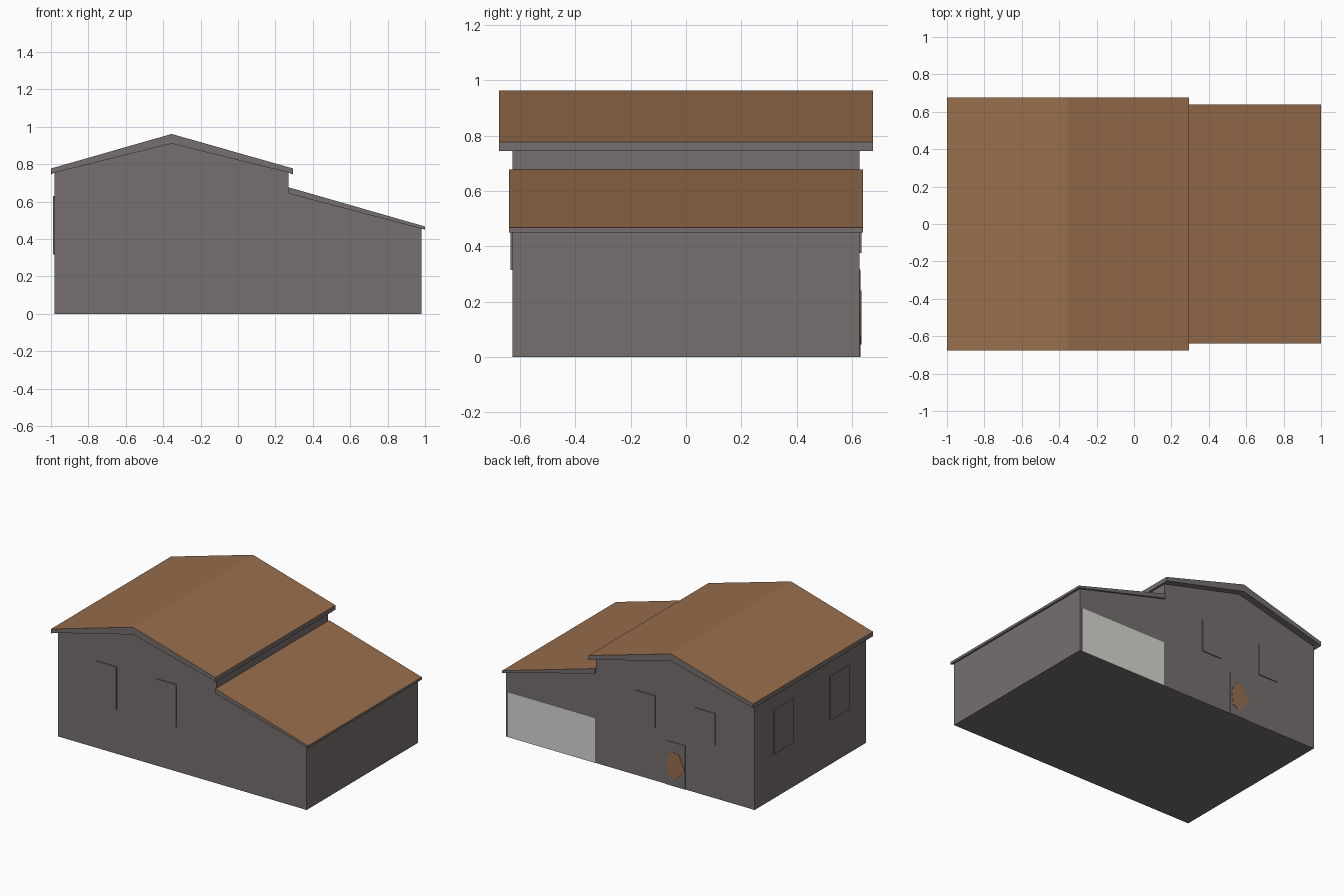
import bpy, bmesh

if "Cube" in bpy.data.objects:
    bpy.data.objects.remove(bpy.data.objects["Cube"])

def material(name, rgb):
    m = bpy.data.materials.new(name)
    lin = [(c / 255 / 12.92 if c < 10.3 else ((c / 255 + 0.055) / 1.055) ** 2.4) for c in rgb]
    m.diffuse_color = (*lin, 1)
    m.use_nodes = True
    m.node_tree.nodes["Principled BSDF"].inputs["Base Color"].default_value = m.diffuse_color
    return m

GREY = material("wall grey", (118, 111, 110))
BROWN = material("roof brown", (152, 110, 77))
PALE = material("garage door pale grey", (214, 215, 211))

def prism(name, pts, a, b, mats, axis='y'):
    """Extrude a 2D profile (x,z for axis y; y,z for axis x) from a to b.
    A second material goes on upward-facing faces."""
    def to3(p, d):
        return (p[0], d, p[1]) if axis == 'y' else (d, p[0], p[1])
    bm = bmesh.new()
    n = len(pts)
    r0 = [bm.verts.new(to3(p, a)) for p in pts]
    r1 = [bm.verts.new(to3(p, b)) for p in pts]
    bm.faces.new(r0)
    bm.faces.new(r1[::-1])
    for i in range(n):
        j = (i + 1) % n
        bm.faces.new((r0[i], r1[i], r1[j], r0[j]))
    bmesh.ops.recalc_face_normals(bm, faces=bm.faces)
    bm.normal_update()
    if len(mats) > 1:
        for f in bm.faces:
            f.material_index = 1 if f.normal.z > 0.3 else 0
    me = bpy.data.meshes.new(name)
    bm.to_mesh(me)
    bm.free()
    for m in mats:
        me.materials.append(m)
    ob = bpy.data.objects.new(name, me)
    bpy.context.collection.objects.link(ob)
    return ob

def rect(u0, u1, z0, z1):
    return [(u0, z0), (u1, z0), (u1, z1), (u0, z1)]

W = 0.627   # half depth of the walls

# One wall block: gabled main house plus lean-to
prism("house_walls", [(-0.98, 0), (0.98, 0), (0.98, 0.456), (0.27, 0.645),
                      (0.27, 0.757), (-0.355, 0.912), (-0.98, 0.757)], -W, W, [GREY])

# Gable roof with brown top and grey fascia
prism("main_roof", [(-1, 0.745), (-0.98, 0.755), (-0.355, 0.91), (0.27, 0.755), (0.295, 0.745),
                    (0.295, 0.777), (-0.355, 0.962), (-1, 0.777)],
      -0.675, 0.675, [GREY, BROWN])

# Lean-to roof
prism("lean_to_roof", [(0.27, 0.643), (1, 0.45), (1, 0.467), (0.27, 0.677)],
      -0.64, 0.64, [GREY, BROWN])

# Front and back windows
for i, (x0, x1) in enumerate([(-0.67, -0.515), (-0.2, -0.045)]):
    prism(f"front_window_{i}", rect(x0, x1, 0.315, 0.62), -W - 0.007, -W + 0.001, [GREY])
    prism(f"back_window_{i}", rect(x0, x1, 0.375, 0.605), W - 0.001, W + 0.006, [GREY])

# Left side windows
for i, y in enumerate((0.31, -0.32)):
    prism(f"left_window_{i}", rect(y - 0.108, y + 0.108, 0.317, 0.63), -0.988, -0.979, [GREY], 'x')

# Back door with brown patch, and garage door
prism("back_door", rect(-0.435, -0.28, 0, 0.312), W - 0.001, W + 0.004, [GREY])
prism("door_patch", [(-0.29, 0.17), (-0.30, 0.075), (-0.36, 0.045), (-0.43, 0.14),
                     (-0.385, 0.235), (-0.32, 0.24)], W + 0.003, W + 0.006, [BROWN])
prism("garage_door", rect(0.277, 0.96, 0, 0.32), W - 0.001, W + 0.002, [PALE])
